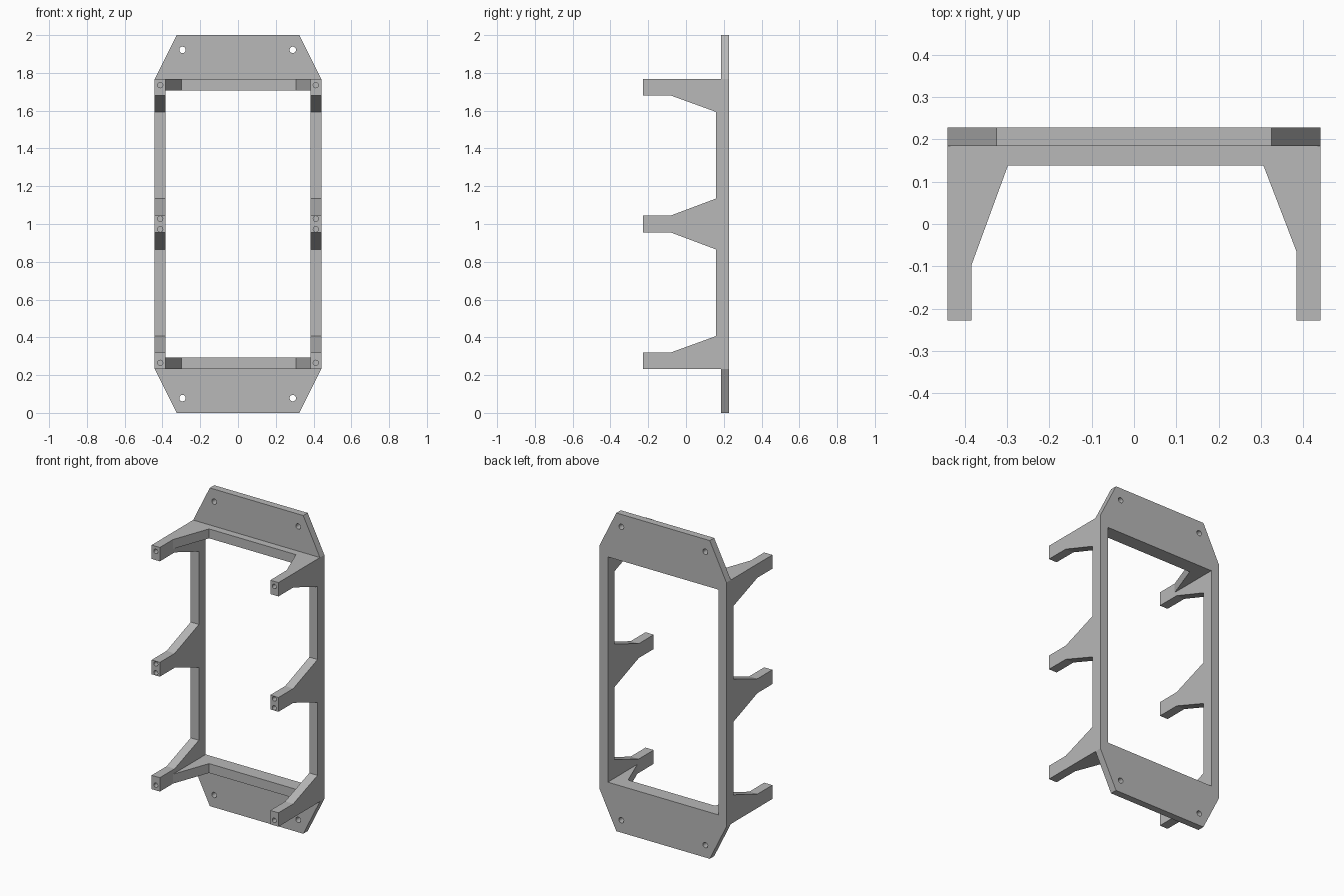
import bpy, bmesh
from mathutils import Matrix, Vector

if "Cube" in bpy.data.objects:
    bpy.data.objects.remove(bpy.data.objects["Cube"], do_unlink=True)

# Overall dimensions
HALF_W, INNER_W = 0.441, 0.384
FRONT, BACK = -0.228, 0.228
TOP, BAR = 0.767, 0.708          # heights measured from the middle
MIDDLE = 1.0

grey = bpy.data.materials.new("plain grey")
grey.use_nodes = True
grey.diffuse_color = (0.48, 0.48, 0.48, 1)
grey.node_tree.nodes["Principled BSDF"].inputs["Base Color"].default_value = (0.48, 0.48, 0.48, 1)


def add_object(name, bm):
    bmesh.ops.recalc_face_normals(bm, faces=bm.faces)
    mesh = bpy.data.meshes.new(name)
    bm.to_mesh(mesh)
    bm.free()
    mesh.materials.append(grey)
    obj = bpy.data.objects.new(name, mesh)
    bpy.context.collection.objects.link(obj)
    return obj


def extrude(name, points, axis, start, end):
    """Extrude a flat outline along one axis; points hold the other two."""
    bm = bmesh.new()
    verts = []
    for a, b in points:
        co = [a, b]
        co.insert(axis, start)
        verts.append(bm.verts.new(co))
    face = bm.faces.new(verts)
    result = bmesh.ops.extrude_face_region(bm, geom=[face])
    shift = Vector((0, 0, 0))
    shift[axis] = end - start
    moved = [g for g in result["geom"] if isinstance(g, bmesh.types.BMVert)]
    bmesh.ops.translate(bm, verts=moved, vec=shift)
    return add_object(name, bm)


def drill(obj, spots, radius, y_start, y_end):
    """Cut round holes running along y at the given x, z spots."""
    bm = bmesh.new()
    for x, z in spots:
        place = Matrix.Translation((x, (y_start + y_end) / 2, z)) @ Matrix.Rotation(1.5708, 4, "X")
        bmesh.ops.create_cone(bm, cap_ends=True, segments=20, radius1=radius,
                              radius2=radius, depth=y_end - y_start, matrix=place)
    cutter = add_object("hole_cutter", bm)
    cutter.hide_render = True
    mod = obj.modifiers.new("holes", "BOOLEAN")
    mod.operation, mod.solver, mod.object = "DIFFERENCE", "EXACT", cutter
    bpy.context.view_layer.objects.active = obj
    bpy.ops.object.modifier_apply(modifier=mod.name)
    bpy.data.objects.remove(cutter, do_unlink=True)


# Side rails, each with three tapered arms; the lower half mirrors the upper
upper = [(FRONT, 0.045), (-0.08, 0.045), (0.16, 0.135), (0.16, 0.593),
         (-0.08, 0.68), (FRONT, 0.68), (FRONT, TOP), (BACK, TOP)]
outline = [(y, MIDDLE + z) for y, z in upper]
outline += [(y, MIDDLE - z) for y, z in reversed(upper)]
for side, sign in (("left", 1), ("right", -1)):
    rail = extrude(side + "_rail_with_arms", outline, 0, sign * INNER_W, sign * HALF_W)
    spots = [(sign * 0.412, MIDDLE + z) for z in (-0.735, -0.028, 0.028, 0.735)]
    drill(rail, spots, 0.014, FRONT - 0.05, FRONT + 0.1)

# Cross bars with corner gussets, and end plates with clipped corners
brace = [(-INNER_W, BACK), (-INNER_W, -0.097), (-0.298, 0.138),
         (0.306, 0.138), (INNER_W, -0.065), (INNER_W, BACK)]
for end, sign in (("top", 1), ("bottom", -1)):
    extrude(end + "_cross_bar", brace, 2, MIDDLE + sign * BAR, MIDDLE + sign * TOP)
    plate = [(-HALF_W, MIDDLE + sign * TOP), (-0.325, MIDDLE + sign),
             (0.325, MIDDLE + sign), (HALF_W, MIDDLE + sign * TOP)]
    flange = extrude(end + "_end_plate", plate, 1, 0.184, BACK)
    drill(flange, [(x, MIDDLE + sign * 0.922) for x in (-0.294, 0.29)], 0.017, 0.1, 0.3)
